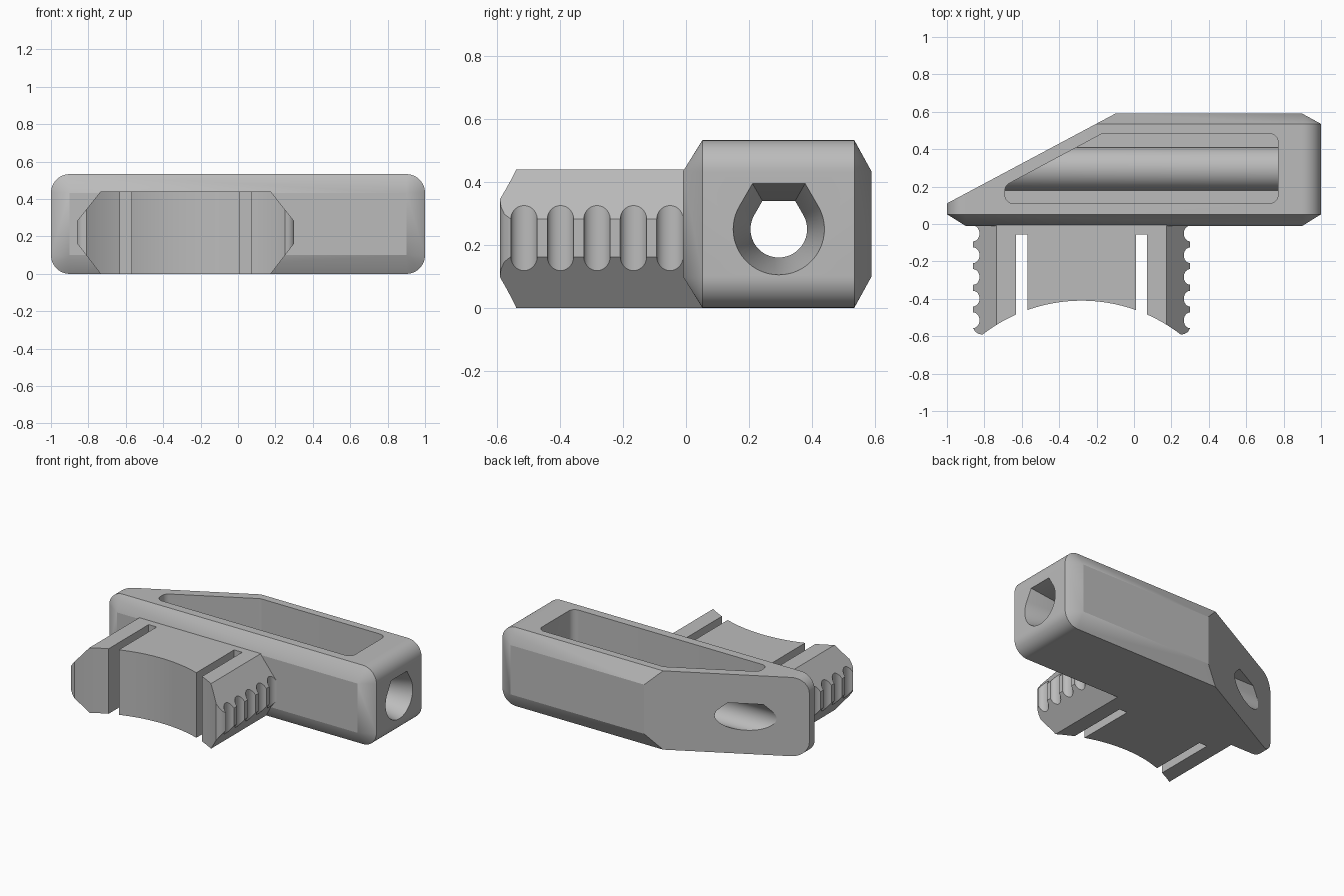
import bpy, bmesh, math
from mathutils import Vector

if "Cube" in bpy.data.objects:
    bpy.data.objects.remove(bpy.data.objects["Cube"], do_unlink=True)

GREY = (0.5, 0.5, 0.5, 1)
mat = bpy.data.materials.new("light_grey")
mat.use_nodes = True
mat.diffuse_color = GREY
mat.node_tree.nodes["Principled BSDF"].inputs["Base Color"].default_value = GREY


def add_object(name, bm):
    bmesh.ops.recalc_face_normals(bm, faces=bm.faces)
    mesh = bpy.data.meshes.new(name)
    bm.to_mesh(mesh)
    bm.free()
    mesh.materials.append(mat)
    obj = bpy.data.objects.new(name, mesh)
    bpy.context.collection.objects.link(obj)
    return obj


def loft(name, loops):
    """Skin matching closed loops and cap both ends."""
    bm = bmesh.new()
    rings = [[bm.verts.new(p) for p in loop] for loop in loops]
    n = len(rings[0])
    for a, b in zip(rings, rings[1:]):
        for i in range(n):
            j = (i + 1) % n
            bm.faces.new((a[i], a[j], b[j], b[i]))
    bm.faces.new(rings[0])
    bm.faces.new(rings[-1])
    return add_object(name, bm)


def boolean(target, cutter, operation):
    mod = target.modifiers.new("cut", "BOOLEAN")
    mod.operation, mod.solver, mod.object = operation, "EXACT", cutter
    bpy.context.view_layer.objects.active = target
    bpy.ops.object.modifier_apply(modifier=mod.name)
    bpy.data.objects.remove(cutter, do_unlink=True)


def fillet(corners, r, steps=6):
    """Round every corner of a flat polygon."""
    out = []
    for i, c in enumerate(corners):
        c = Vector(c)
        u = (Vector(corners[i - 1]) - c).normalized()
        v = (Vector(corners[(i + 1) % len(corners)]) - c).normalized()
        half = u.angle(v) / 2
        d, w = r / math.tan(half), math.sin(half)
        for k in range(steps + 1):
            t = k / steps
            a, b, e = (1 - t) ** 2, 2 * w * t * (1 - t), t * t
            out.append((a * (c + u * d) + b * c + e * (c + v * d)) / (a + b + e))
    return out


# Housing: rounded block, tapered to smaller front and back faces
W, H, R = 1.0, 0.533, 0.1
bm = bmesh.new()
for sx in (-1, 1):
    for cz, sz in ((R, -1), (H - R, 1)):
        cx = sx * (W - R)
        for y in (-0.01, 0.59):
            bm.verts.new((cx, y, cz))
        for y in (0.052, 0.535):
            for k in range(13):
                a = math.pi / 2 * k / 12
                bm.verts.new((cx + sx * R * math.cos(a), y, cz + sz * R * math.sin(a)))
hull = bmesh.ops.convex_hull(bm, input=bm.verts)
bmesh.ops.dissolve_limit(bm, angle_limit=0.01, verts=bm.verts, edges=bm.edges)
# Slanted back corner
bmesh.ops.bisect_plane(bm, geom=bm.verts[:] + bm.edges[:] + bm.faces[:],
                       plane_co=(-1, 0.11, 0), plane_no=(-0.48, 0.9, 0), clear_outer=True)
bmesh.ops.holes_fill(bm, edges=[e for e in bm.edges if e.is_boundary])
housing = add_object("housing", bm)

# Top pocket, with a half-round tube left standing on its floor
AXIS_Y, AXIS_Z = 0.295, 0.25
outline = fillet([(0.77, 0.11), (0.77, 0.483), (-0.17, 0.483), (-0.69, 0.205), (-0.69, 0.11)], 0.045)
pocket = loft("pocket", [[(p.x, p.y, z) for p in outline] for z in (AXIS_Z, 0.7)])
tube = loft("tube", [[(x, AXIS_Y + 0.115 * math.cos(math.tau * k / 64),
                       AXIS_Z + 0.115 * math.sin(math.tau * k / 64)) for k in range(64)]
                     for x in (-1.3, 1.3)])
boolean(pocket, tube, "DIFFERENCE")
boolean(housing, pocket, "DIFFERENCE")


# Lengthwise bore: round below, faceted above, flared at one end
def bore_loop(x, r):
    pts = [(math.cos(a), math.sin(a)) for a in
           (math.radians(150 + 240 * k / 40) for k in range(41))]
    s = 1 / math.sqrt(3)
    pts += [(s, 1), (-s, 1)]
    return [(x, AXIS_Y + r * py, AXIS_Z + r * pz) for py, pz in pts]


bore = loft("bore", [bore_loop(1.046, 0.156), bore_loop(0.77, 0.09), bore_loop(-1.3, 0.09)])
boolean(housing, bore, "DIFFERENCE")


# Clip: slotted plan with a curved front edge and grooved sides
def front_arc(d):
    return (d, -1.275 + math.sqrt(0.865 ** 2 - d * d))


side = [front_arc(0.29 * k / 12) for k in range(13)]
side += [(0.29, -0.055), (0.35, -0.055)]
side += [front_arc(0.35 + 0.18 * k / 8) for k in range(9)]
side += [(0.55, -0.588), (0.568, -0.577)]
for g in range(5):
    for k in range(13):
        a = math.pi * k / 12
        side.append((0.58 - 0.034 * math.sin(a), -0.515 + 0.116 * g - 0.042 * math.cos(a)))
side.append((0.58, 0.052))
plan = side + [(-x, y) for x, y in reversed(side[1:])]
CLIP_X = -0.28
clip = loft("grooved_clip", [[(CLIP_X + x, y, z) for x, y in plan] for z in (-0.1, 0.6)])

# Clip section: sloping upper and lower edges
half = [(0.455, 0), (0.582, 0.165), (0.582, 0.28), (0.455, 0.44)]
section = half + [(-x, z) for x, z in reversed(half)]
envelope = loft("envelope", [[(CLIP_X + x, y, z) for x, z in section] for y in (-0.8, 0.2)])
boolean(clip, envelope, "INTERSECT")

for obj in (housing, clip):
    bpy.ops.object.select_all(action="DESELECT")
    obj.select_set(True)
    bpy.context.view_layer.objects.active = obj
    bpy.ops.object.shade_smooth_by_angle(angle=math.radians(28))
